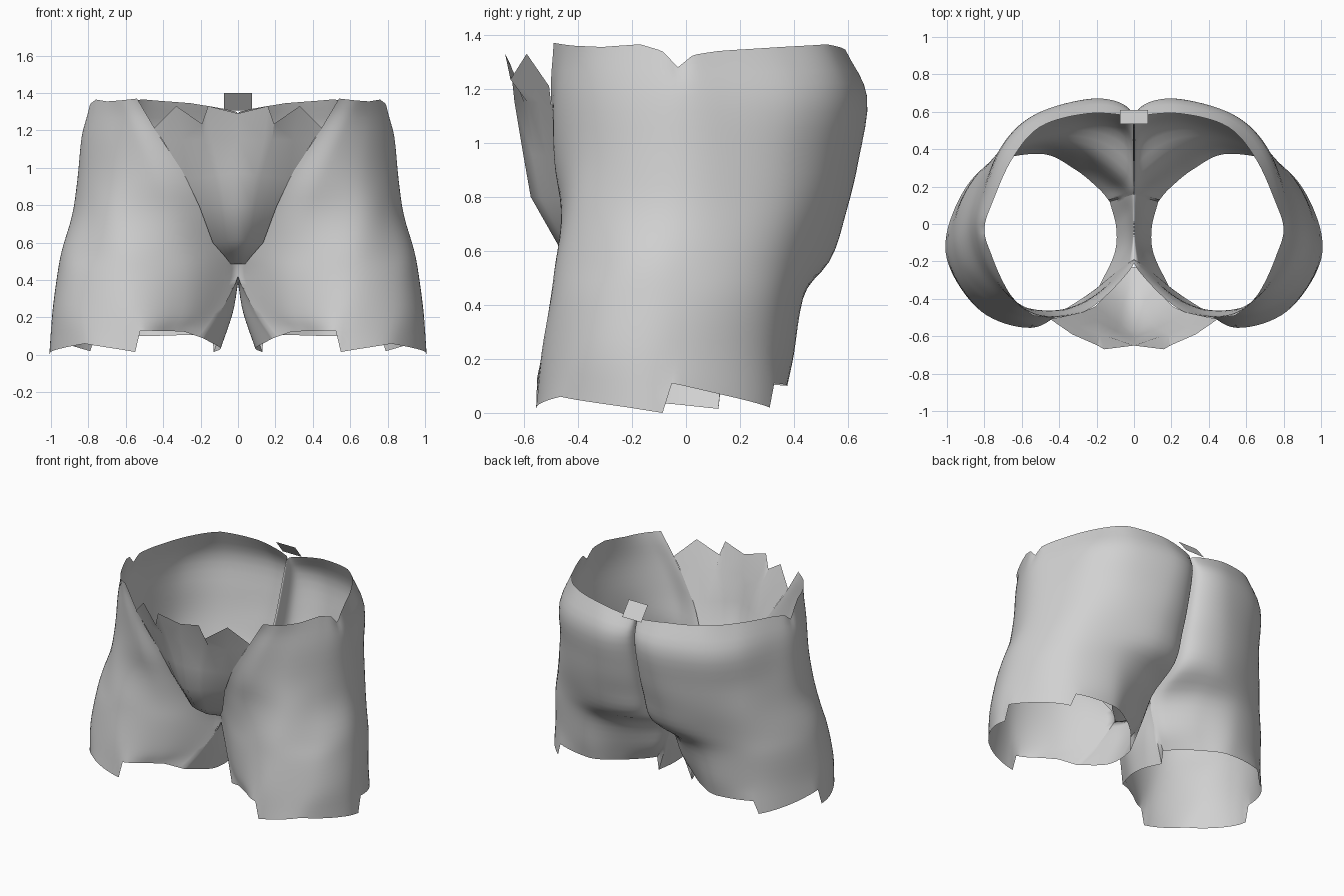
import bpy, bmesh
from mathutils import Vector

if "Cube" in bpy.data.objects:
    bpy.data.objects.remove(bpy.data.objects["Cube"])

cloth = bpy.data.materials.new("light grey cloth")
cloth.use_nodes = True
GREY = (0.64, 0.64, 0.64, 1)
cloth.diffuse_color = GREY
cloth.node_tree.nodes["Principled BSDF"].inputs["Base Color"].default_value = GREY
cloth.node_tree.nodes["Principled BSDF"].inputs["Roughness"].default_value = 0.8


def spline(pts, n):
    """Smooth curve through the points, n steps per span."""
    pts = [Vector(p) for p in pts]
    ext = [2 * pts[0] - pts[1]] + pts + [2 * pts[-1] - pts[-2]]
    out = []
    for i in range(1, len(ext) - 2):
        a, b, c, d = ext[i - 1:i + 3]
        for k in range(n):
            t = k / n
            out.append(0.5 * (2 * b + (c - a) * t + (2 * a - 5 * b + 4 * c - d) * t * t
                              + (3 * b - a - 3 * c + d) * t ** 3))
    return out + [pts[-1]]


def piecewise(table, t):
    """Straight-line lookup in a list of (t, value)."""
    for (t0, v0), (t1, v1) in zip(table, table[1:]):
        if t <= t1:
            return v0 + (v1 - v0) * max(0, t - t0) / (t1 - t0)
    return table[-1][1]


def add_patch(bm, rows, flip=False):
    """Skin equal-length rows of points with quads."""
    grid = [[bm.verts.new(p) for p in r] for r in rows]
    for r0, r1 in zip(grid, grid[1:]):
        for j in range(len(r0) - 1):
            q = [r0[j], r1[j], r1[j + 1], r0[j + 1]]
            bm.faces.new(q[::-1] if flip else q)


def finish(name, bm, angle=0.9):
    bmesh.ops.remove_doubles(bm, verts=bm.verts, dist=0.0005)
    me = bpy.data.meshes.new(name)
    bm.to_mesh(me)
    bm.free()
    ob = bpy.data.objects.new(name, me)
    bpy.context.collection.objects.link(ob)
    me.materials.append(cloth)
    mod = ob.modifiers.new("mirror", 'MIRROR')
    mod.use_clip = True
    mod.merge_threshold = 0.002
    bpy.ops.object.select_all(action='DESELECT')
    ob.select_set(True)
    bpy.context.view_layer.objects.active = ob
    bpy.ops.object.shade_smooth_by_angle(angle=angle)


# Cross-sections of one side: from the front edge, round the hip, to the rear cleft
torso = [
    (1.37, [(.54, -.49), (.63, -.42), (.70, -.31), (.76, -.17), (.80, -.03),
            (.755, .12), (.65, .35), (.50, .52), (.25, .59), (0, .54)]),
    (1.17, [(.42, -.50), (.55, -.47), (.69, -.36), (.79, -.20), (.835, -.03),
            (.80, .15), (.70, .42), (.52, .59), (.22, .67), (0, .50)]),
    (.94, [(.27, -.47), (.45, -.485), (.66, -.40), (.80, -.23), (.858, -.03),
           (.82, .17), (.71, .40), (.52, .56), (.23, .64), (0, .42)]),
    (.75, [(.15, -.385), (.37, -.46), (.65, -.43), (.81, -.27), (.885, -.05),
           (.845, .17), (.725, .385), (.51, .53), (.24, .595), (0, .33)]),
    (.56, [(.025, -.25), (.31, -.435), (.62, -.475), (.85, -.31), (.94, -.10),
           (.89, .15), (.75, .35), (.50, .48), (.24, .53), (0, .22)]),
]
leg = [
    (.42, [(0, -.19), (.28, -.425), (.60, -.50), (.86, -.36), (.965, -.13),
           (.92, .13), (.77, .33), (.50, .43), (.25, .39), (0, .16)]),
    (.22, [(.10, -.26), (.30, -.43), (.57, -.535), (.86, -.41), (.99, -.17),
           (.94, .10), (.78, .31), (.50, .40), (.28, .32), (.06, .14)]),
    (.03, [(.19, -.34), (.36, -.45), (.55, -.555), (.82, -.465), (1.0, -.19),
           (.96, .08), (.79, .31), (.50, .375), (.32, .295), (.13, .12)]),
]
# Edge heights by column; the hem has cut steps
waist = [(0, 1.37), (1, 1.36), (2, 1.355), (3, 1.365), (3.6, 1.34), (4, 1.28),
         (4.4, 1.325), (5, 1.34), (6, 1.355), (7, 1.365), (8, 1.345), (9, 1.305), (10, 1.29)]
hem = [(0, .09), (.6, .125), (1.875, .13), (2, .015), (3, .06), (4.375, 0), (4.5, .11),
       (6, .02), (6.125, .11), (7, .10), (8, .105), (9.875, .11), (10, .015)]
COLS, ROWS = 8, 4

sections = []
for z, pts in torso + leg:
    (x8, y8), (x9, y9) = pts[8], pts[9]
    lip_x, lip_f = (.035, .74) if z > .5 else (.06, .4)   # lip beside the cleft
    lip = (x9 + lip_x, y9 + lip_f * (y8 - y9))
    sections.append(spline([(x, y, z) for x, y in pts[:9] + [lip] + pts[9:]], COLS))
for j in range(len(sections[0])):
    sections[0][j].z = piecewise(waist, j / COLS)
    sections[-1][j].z = piecewise(hem, j / COLS)
columns = [spline(c, ROWS) for c in zip(*sections)]

bm = bmesh.new()
add_patch(bm, list(zip(*columns)))

# Inner thigh closes each leg below the crotch
inner = []
for ring, mids in zip(sections[len(torso):],
                      [[(0, .06, .40), (0, -.08, .38)],
                       [(.035, .04, .22), (.035, -.11, .22)],
                       [(.095, -.02, .03), (.105, -.16, .045)]]):
    inner.append(spline([ring[-1]] + mids + [ring[0]], COLS))
inner_cols = [spline(c, ROWS) for c in zip(*inner)]
add_patch(bm, list(zip(*inner_cols)))
for v in bm.verts:
    v.co.x = max(v.co.x, 0)
finish("shorts_body", bm)

# Front panel: ragged top edge, tapering down to a tucked-under point
rows = [[(0, -.65, 1.29), (.16, -.67, 1.33), (.193, -.65, 1.235),
         (.33, -.59, 1.33), (.45, -.507, 1.21)]]
fractions = [0, .35, .45, .73, 1]
# centre y, centre z, edge x, edge y, edge z
for cy, cz, ex, ey, ez in [(-.635, 1.15, .405, -.50, 1.15), (-.605, .97, .275, -.472, .94),
                           (-.575, .80, .205, -.44, .79), (-.47, .615, .135, -.365, .60),
                           (-.36, .54, .065, -.29, .52), (-.23, .485, .04, -.24, .487)]:
    rows.append([(ex * f, cy + (ey - cy) * f ** 1.3, cz + (ez - cz) * f) for f in fractions])
bm = bmesh.new()
add_patch(bm, rows)
finish("front_panel", bm, 0.6)

# Small tilted tab at the centre of the back waist
bm = bmesh.new()
add_patch(bm, [[(0, .535, 1.40), (.075, .535, 1.40)],
               [(0, .61, 1.305), (.075, .61, 1.305)]], flip=True)
finish("back_tab", bm)
